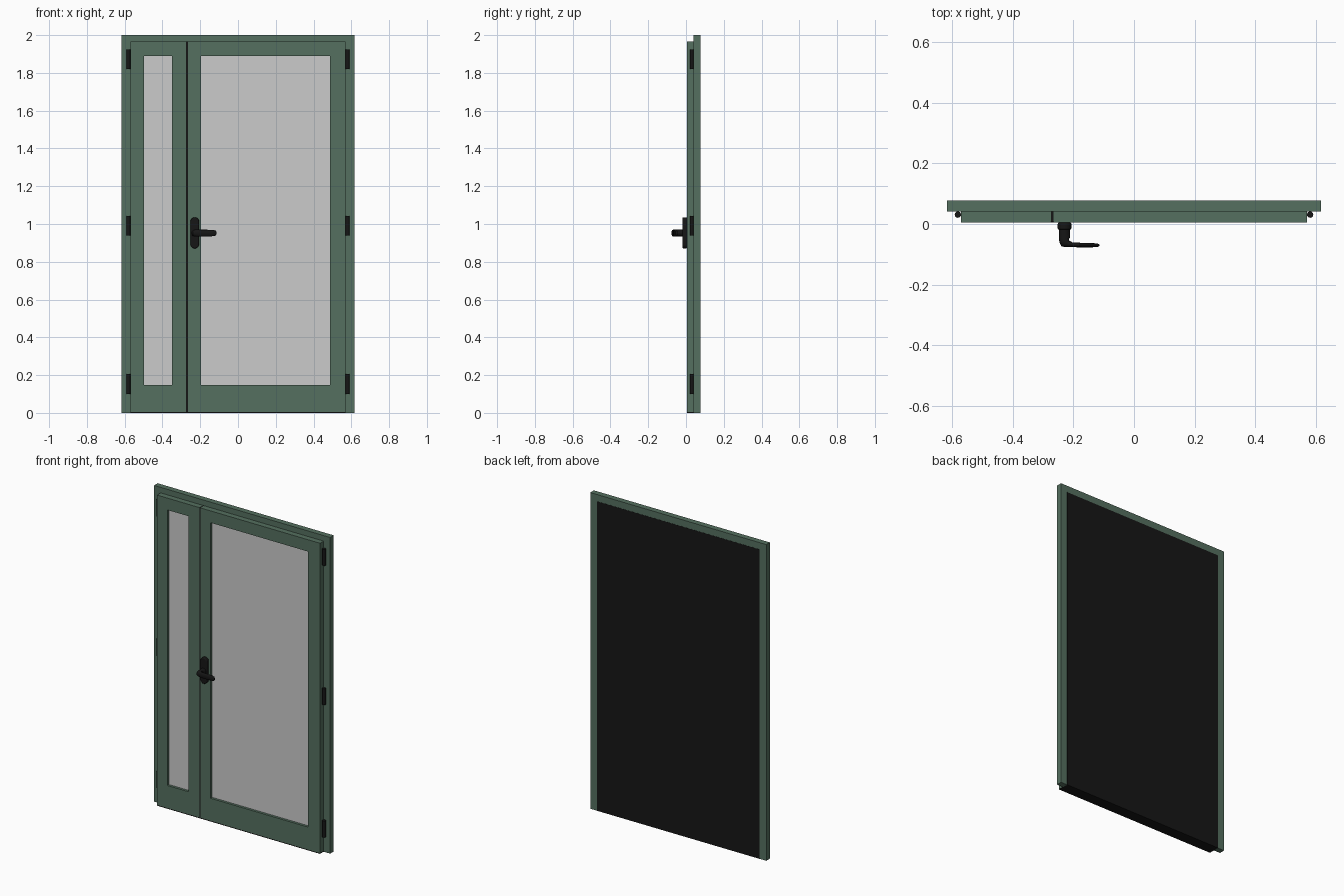
import bpy, bmesh, math
from mathutils import Vector

if "Cube" in bpy.data.objects:
    bpy.data.objects.remove(bpy.data.objects["Cube"])

def material(name, rgb):
    m = bpy.data.materials.new(name)
    m.diffuse_color = (*rgb, 1)
    m.use_nodes = True
    m.node_tree.nodes["Principled BSDF"].inputs["Base Color"].default_value = m.diffuse_color
    return m

GREEN = material("green_paint", (0.09, 0.16, 0.115))
BLACK = material("black_rubber", (0.008, 0.008, 0.008))

def finish(name, bm, mat=None, smooth=False, bevel=0):
    bmesh.ops.recalc_face_normals(bm, faces=bm.faces)
    me = bpy.data.meshes.new(name)
    bm.to_mesh(me)
    bm.free()
    ob = bpy.data.objects.new(name, me)
    bpy.context.collection.objects.link(ob)
    if mat:
        me.materials.append(mat)
    if bevel:
        b = ob.modifiers.new("bevel", 'BEVEL')
        b.width, b.segments, b.limit_method = bevel, 3, 'ANGLE'
        b.angle_limit = math.radians(50)
    if smooth:
        bpy.context.view_layer.objects.active = ob
        ob.select_set(True)
        bpy.ops.object.shade_smooth_by_angle(angle=math.radians(40))
        ob.select_set(False)
    return ob

def prism(name, pts, y0, y1, mat=None, **kw):
    """Extrude an x-z outline from y0 to y1."""
    bm = bmesh.new()
    f = bm.faces.new([bm.verts.new((x, y0, z)) for x, z in pts])
    g = bmesh.ops.extrude_face_region(bm, geom=[f])["geom"]
    bmesh.ops.translate(bm, vec=(0, y1 - y0, 0),
                        verts=[v for v in g if isinstance(v, bmesh.types.BMVert)])
    return finish(name, bm, mat, **kw)

def rect(x0, x1, z0, z1):
    return [(x0, z0), (x1, z0), (x1, z1), (x0, z1)]

def ring(name, outer, inner, y0, y1, mat):
    """Rectangular frame with an open middle."""
    bm = bmesh.new()
    loops = [[bm.verts.new((x, y, z)) for x, z in pts]
             for pts, y in ((outer, y0), (outer, y1), (inner, y1), (inner, y0))]
    for k in range(4):
        a, b = loops[k], loops[(k + 1) % 4]
        for i in range(4):
            j = (i + 1) % 4
            bm.faces.new((a[i], a[j], b[j], b[i]))
    return finish(name, bm, mat)

FRONT, MID, BACK = 0.005, 0.041, 0.077
W, IN, TOP = 0.616, 0.57, 1.965

# Outer frame: two jambs and a head, open at the floor
prism("outer_frame", [(-W, 0), (-W, 2), (W, 2), (W, 0), (IN, 0), (IN, 1.957),
                      (-IN, 1.957), (-IN, 0)], MID, BACK, GREEN)

# Black backing in the opening and threshold strip under the leaves
prism("back_panel", rect(-IN, IN, 0, 1.957), MID, BACK + 0.001, BLACK)
prism("threshold_strip", rect(-IN, IN, 0, 0.005), FRONT, MID, BLACK)

# Two leaves with recessed glass
for side, x0, x1, g0, g1 in (("narrow", -IN, -0.274, -0.498, -0.35),
                             ("wide", -0.266, IN, -0.196, 0.487)):
    ring(side + "_leaf", rect(x0, x1, 0.005, TOP), rect(g0, g1, 0.147, 1.89),
         FRONT, MID, GREEN)
    prism(side + "_glass", rect(g0, g1, 0.147, 1.89), 0.021, 0.033)

# Seal between the leaves
prism("centre_seal", rect(-0.274, -0.266, 0.005, TOP), FRONT + 0.003, MID, BLACK)

# Hinges
for s, side in ((-1, "left"), (1, "right")):
    for i, z in enumerate((0.153, 0.99, 1.872)):
        bm = bmesh.new()
        bmesh.ops.create_cone(bm, cap_ends=True, segments=20, radius1=0.0105,
                              radius2=0.0105, depth=0.104)
        bmesh.ops.translate(bm, verts=bm.verts, vec=(s * 0.5805, 0.031, z))
        finish(f"{side}_hinge_{i + 1}", bm, BLACK, smooth=True)

# Handle plate with rounded ends
HX, r = -0.229, 0.0225
plate = []
for i in range(26):
    a = math.pi * (i if i < 13 else i - 1) / 12
    zc = 1.013 if i < 13 else 0.893
    plate.append((HX + r * math.cos(a), zc + r * math.sin(a)))
prism("handle_plate", plate, FRONT, -0.019, BLACK, smooth=True, bevel=0.005)

# Lever handle: oval sections lofted from the plate round the bend to the tip
sections = [  # x, y, heading in degrees, half thickness, half height
    (HX, -0.015, -90, 0.018, 0.018), (HX, -0.046, -90, 0.018, 0.018),
    (-0.228, -0.053, -68, 0.0195, 0.018), (-0.226, -0.060, -42, 0.019, 0.018),
    (-0.217, -0.0655, -15, 0.0115, 0.018), (-0.203, -0.0685, 0, 0.008, 0.018),
    (-0.155, -0.070, 0, 0.007, 0.0175), (-0.128, -0.070, 0, 0.0065, 0.0165),
    (-0.118, -0.070, 0, 0.005, 0.013), (-0.1135, -0.070, 0, 0.002, 0.006)]
bm = bmesh.new()
N = 20
loops = []
for x, y, deg, t, h in sections:
    a = math.radians(deg)
    side = Vector((-math.sin(a), math.cos(a), 0))
    loops.append([bm.verts.new(Vector((x, y, 0.952)) + side * t * math.cos(u)
                               + Vector((0, 0, h * math.sin(u))))
                  for u in (2 * math.pi * k / N for k in range(N))])
for a, b in zip(loops, loops[1:]):
    for i in range(N):
        j = (i + 1) % N
        bm.faces.new((a[i], a[j], b[j], b[i]))
bm.faces.new(loops[0])
bm.faces.new(loops[-1])
finish("lever_handle", bm, BLACK, smooth=True)
